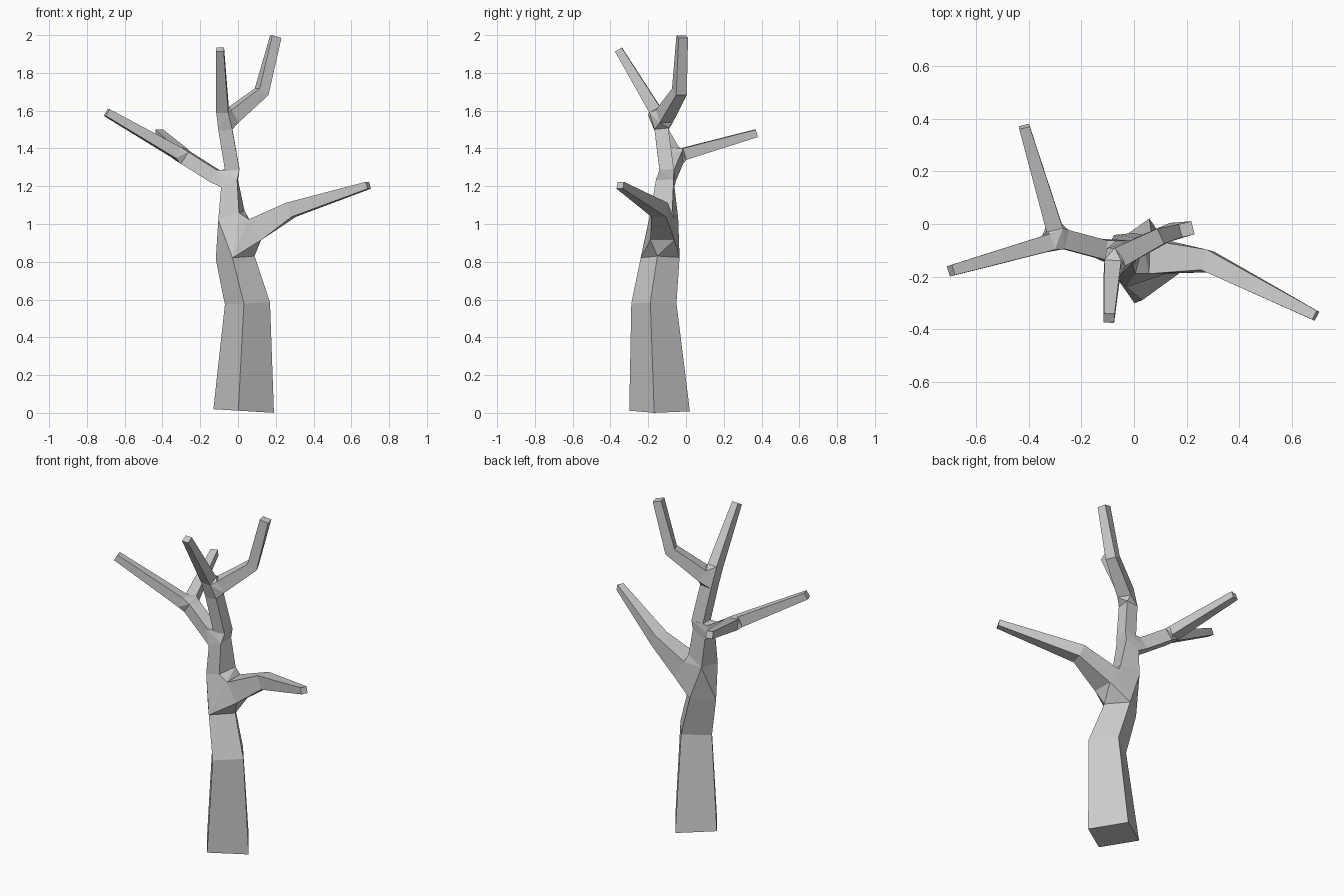
import bpy, bmesh, math
from mathutils import Vector, Matrix

cube = bpy.data.objects.get("Cube")
if cube:
    bpy.data.objects.remove(cube, do_unlink=True)

bark = bpy.data.materials.new("grey_bark")
bark.use_nodes = True
colour = (0.6, 0.6, 0.6, 1)
bark.diffuse_color = colour
bark.node_tree.nodes["Principled BSDF"].inputs["Base Color"].default_value = colour

bm = bmesh.new()


def ring(centre, direction, radius, roll=45, ref=(0, 0, 1)):
    """Square cross-section; radius is half its diagonal."""
    d = Vector(direction).normalized()
    ref = Vector(ref)
    u = (ref - d * ref.dot(d)).normalized()
    return [bm.verts.new(Vector(centre) + radius *
                         (Matrix.Rotation(math.radians(roll + 90 * i), 3, d) @ u))
            for i in range(4)]


def trunk_ring(centre, direction, radius, roll):
    return ring(centre, direction, radius, roll, (1, 0, 0))


def loft(*rings):
    """Join successive rings with quads, matching their nearest corners."""
    for a, b in zip(rings, rings[1:]):
        k = min(range(4), key=lambda s: sum(
            (a[i].co - b[(i + s) % 4].co).length for i in range(4)))
        for i in range(4):
            j = (i + 1) % 4
            bm.faces.new((a[i], a[j], b[(j + k) % 4], b[(i + k) % 4]))


def joint(*rings):
    """Wrap a fork in a hull, leaving the ring openings free."""
    verts = [v for r in rings for v in r]
    before = set(bm.faces)
    bmesh.ops.convex_hull(bm, input=verts)
    caps = [f for f in bm.faces if f not in before
            and any(all(v in r for v in f.verts) for r in rings)]
    bmesh.ops.delete(bm, geom=caps, context='FACES_ONLY')


# Trunk
base = trunk_ring((.03, -.14, .01), (.06, 0, 1), .163, -100)
knee = trunk_ring((.05, -.17, .58), (-.05, 0, 1), .121, -99)
waist = trunk_ring((-.015, -.137, .822), (-.08, 0, 1), .104, -98)
chest = trunk_ring((-.035, -.115, 1.045), (-.35, 0, 1), .085, -60)
neck = trunk_ring((-.045, -.11, 1.215), (-.45, 0, 1), .066, -48)
crown_low = trunk_ring((-.03, -.102, 1.285), (-.1, -.05, 1), .054, -45)
crown_top = trunk_ring((-.067, -.13, 1.5), (-.12, -.1, 1), .052, -45)

# Left bough
bough_root = ring((.09, -.125, .97), (.2, 0, .12), .09)
bough_bend = ring((.28, -.14, 1.075), (.3, -.09, .13), .057)
bough_tip = ring((.69, -.348, 1.205), (.41, -.21, .13), .027)

# Forked right bough
fork_root = ring((-.125, -.095, 1.255), (-.2, .04, .13), .052)
fork_end = ring((-.275, -.055, 1.35), (-.2, .04, .13), .052)
side_root = ring((-.325, -.072, 1.378), (-.37, -.11, .22), .045)
side_tip = ring((-.695, -.177, 1.59), (-.37, -.11, .22), .029)
rear_root = ring((-.303, -.015, 1.37), (-.1, .39, .12), .045)
rear_tip = ring((-.417, .37, 1.48), (-.1, .39, .12), .029)

# Two top prongs
front_root = ring((-.082, -.165, 1.605), (-.01, -.19, .32), .045)
front_tip = ring((-.095, -.357, 1.923), (-.01, -.19, .32), .029)
top_root = ring((-.035, -.115, 1.57), (.16, .09, .12), .056)
top_bend = ring((.125, -.035, 1.7), (.13, .06, .22), .044)
top_tip = ring((.2, -.02, 1.992), (.08, .02, .3), .036)

loft(base, knee, waist)
joint(waist, chest, bough_root)
loft(chest, neck)
joint(neck, crown_low, fork_root)
loft(crown_low, crown_top)
joint(crown_top, front_root, top_root)
loft(bough_root, bough_bend, bough_tip)
loft(fork_root, fork_end)
joint(fork_end, side_root, rear_root)
loft(side_root, side_tip)
loft(rear_root, rear_tip)
loft(front_root, front_tip)
loft(top_root, top_bend, top_tip)
for end in (base, bough_tip, side_tip, rear_tip, front_tip, top_tip):
    bm.faces.new(end)

bmesh.ops.recalc_face_normals(bm, faces=bm.faces[:])
mesh = bpy.data.meshes.new("bare_tree")
bm.to_mesh(mesh)
bm.free()
mesh.materials.append(bark)
tree = bpy.data.objects.new("bare_tree", mesh)
bpy.context.collection.objects.link(tree)
